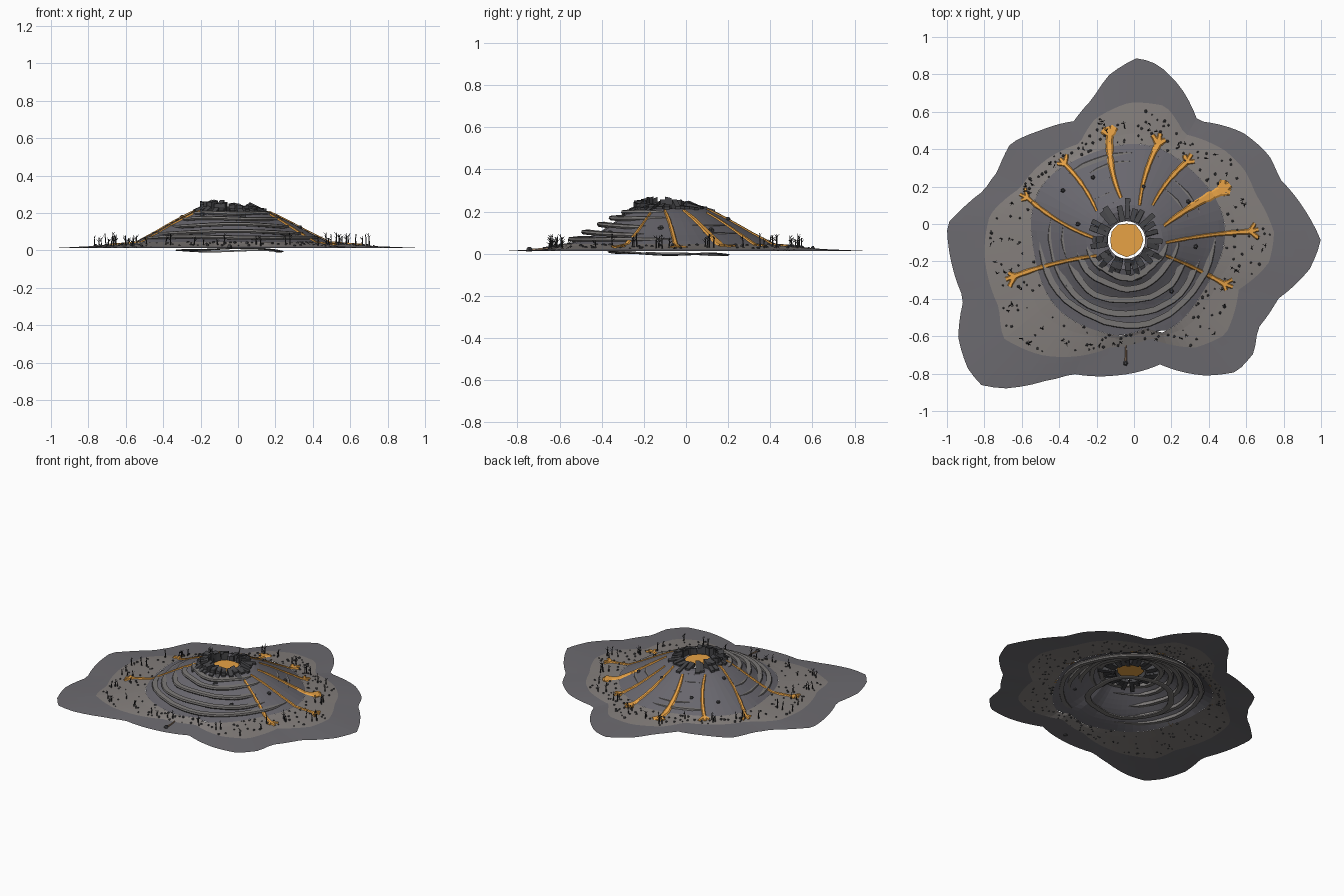
import bpy, math, random
from mathutils import Vector, Matrix

if "Cube" in bpy.data.objects:
    bpy.data.objects.remove(bpy.data.objects["Cube"])

random.seed(7)
CX, CY = -0.04, -0.085
TAU = math.tau

def material(name, c):
    m = bpy.data.materials.new(name)
    m.diffuse_color = (*c, 1)
    m.use_nodes = True
    m.node_tree.nodes["Principled BSDF"].inputs["Base Color"].default_value = m.diffuse_color
    return m

ASH = material("ash", (.15, .145, .16))
DUST = material("dust", (.23, .21, .2))
SLATE = material("slate", (.14, .135, .155))
STRATA = material("strata", (.2, .19, .185))
DARK = material("charred", (.03, .03, .032))
BASALT = material("basalt", (.06, .06, .065))
LAVA = material("lava", (.8, .36, .06))
TRAIL = material("trail", (.3, .2, .13))

def build(name, data, mat):
    me = bpy.data.meshes.new(name)
    me.from_pydata(data[0], [], data[1])
    ob = bpy.data.objects.new(name, me)
    bpy.context.collection.objects.link(ob)
    me.materials.append(mat)
    return ob

def lerp_table(t, x):
    if x <= t[0][0]:
        return t[0][1]
    for (a, u), (b, v) in zip(t, t[1:]):
        if x <= b:
            return u + (v - u) * (x - a) / (b - a)
    return t[-1][1]

def radial(points):
    # outline points -> radius by angle around the crater
    t = sorted((math.atan2(y - CY, x - CX) % TAU, math.hypot(x - CX, y - CY)) for x, y in points)
    return [(t[-1][0] - TAU, t[-1][1])] + t + [(t[0][0] + TAU, t[0][1])]

OUTER = radial([(.02, .89), (-.13, .8), (-.22, .67), (-.32, .55), (-.5, .5), (-.66, .43), (-.73, .28), (-.8, .18),
    (-.92, .08), (-1, 0), (-.98, -.19), (-.91, -.4), (-.94, -.61), (-.89, -.77), (-.82, -.86), (-.7, -.88),
    (-.48, -.84), (-.33, -.8), (-.1, -.81), (.14, -.75), (.38, -.81), (.55, -.79), (.64, -.69), (.66, -.56),
    (.77, -.4), (.94, -.24), (1, -.09), (.91, .08), (.78, .24), (.72, .37), (.58, .49), (.34, .55), (.25, .73), (.13, .85)])
MIDDLE = radial([(-.02, .65), (.17, .63), (.27, .48), (.49, .39), (.59, .29), (.65, .16), (.75, -.05), (.72, -.21),
    (.56, -.35), (.49, -.59), (.33, -.66), (.09, -.61), (-.13, -.66), (-.5, -.7), (-.7, -.61), (-.72, -.45),
    (-.8, -.16), (-.77, .05), (-.61, .19), (-.5, .32), (-.29, .43), (-.21, .56)])
CONE = [(.1, .19), (.15, .215), (.2, .21), (.3, .162), (.43, .093), (.53, .045)]

def r_out(a): return lerp_table(OUTER, a % TAU)
def r_mid(a): return lerp_table(MIDDLE, a % TAU)
def r_cone(a): return min(.515 + .012 * math.sin(5 * a + 1) + .01 * math.sin(3 * a), r_mid(a) - .06)

def height(r, a):
    rc, rm, ro = r_cone(a), r_mid(a), r_out(a)
    if r > rm:
        return .022 - .010 * min(1, (r - rm) / (ro - rm))
    if r > rc:
        return .042 - .020 * (r - rc) / (rm - rc)
    z = lerp_table(CONE, .1 + (r - .1) * .43 / (rc - .1))
    # collapsed scar on the front slope
    d = abs((a + math.pi / 2 + math.pi) % TAU - math.pi)
    if d < 1.2 and .16 < r:
        z -= .04 * math.cos(d / 1.2 * math.pi / 2) ** .8 * math.sin(math.pi * (r - .16) / (rc - .16))
    return max(z, .04)

def polar(r, a, dz=0):
    return (CX + r * math.cos(a), CY + r * math.sin(a), height(r, a) + dz)

def ground(x, y, dz=0):
    return (x, y, height(math.hypot(x - CX, y - CY), math.atan2(y - CY, x - CX)) + dz)

def sheet(name, inner, outer, rings, n, mat):
    V = [polar(inner(a) + (outer(a) - inner(a)) * j / rings, a)
         for j in range(rings + 1) for a in (TAU * i / n for i in range(n))]
    F = [(j * n + i, (j + 1) * n + i, (j + 1) * n + (i + 1) % n, j * n + (i + 1) % n)
         for j in range(rings) for i in range(n)]
    return build(name, (V, F), mat)

# Ground sheets and cone
sheet("outer_plain", r_mid, r_out, 4, 120, ASH)
sheet("ash_apron", r_cone, r_mid, 4, 120, DUST)
sheet("volcano_cone", lambda a: .1, r_cone, 14, 60, SLATE)

# Lava pool in the crater
n = 12
V = [(CX + r * math.cos(TAU * i / n), CY + r * math.sin(TAU * i / n), .207)
     for i in range(n) for r in [.094 + random.uniform(-.008, .006)]]
build("lava_pool", (V, [tuple(range(n))]), LAVA)

# Rock strata rings, exposed in the scar
def strata(name, R, z, w, h, n=48):
    p = random.uniform(0, TAU)
    V, F = [], []
    for i in range(n):
        a = TAU * i / n
        r = R + .006 * math.sin(5 * a + p) + random.uniform(-.003, .003)
        front = max(0, -math.sin(a))
        zz = z - .012 * (1 - front) + .004 * math.sin(3 * a + p)
        for dr, dz in ((-w, 0), (w * .8, -.003), (w, -h * .6), (w * .6, -h), (-w, -h)):
            V.append((CX + (r + dr) * math.cos(a), CY + (r + dr) * math.sin(a), zz + dz))
        for k in range(5):
            j = (i + 1) % n
            F.append((i * 5 + k, i * 5 + (k + 1) % 5, j * 5 + (k + 1) % 5, j * 5 + k))
    build(name, (V, F), STRATA)

for i, R in enumerate((.2, .26, .33, .40, .455)):
    strata(f"strata_ring_{i + 1}", R, lerp_table(CONE, R) + .002, .017, .022)
strata("strata_ring_base", .27, .014, .02, .009)

def add(data, verts, faces):
    b = len(data[0])
    data[0].extend(tuple(v) for v in verts)
    data[1].extend(tuple(b + i for i in f) for f in faces)

BOX = [(0, 3, 2, 1), (4, 5, 6, 7), (0, 1, 5, 4), (1, 2, 6, 5), (2, 3, 7, 6), (3, 0, 4, 7)]

# Jagged crater rim: radial wedge blocks
rim = ([], [])
for i in range(24):
    a = TAU * (i + random.uniform(-.25, .25)) / 24
    r0, r1 = random.uniform(.1, .115), random.uniform(.17, .225)
    high = .245 + .03 * max(0, math.cos(a - math.radians(235))) + random.uniform(-.02, .008)
    V = []
    for top in (0, 1):
        for r, s in ((r0, -1), (r1, -1), (r1, 1), (r0, 1)):
            aa = a + s * random.uniform(.011, .017) / r
            x, y, z = polar(r, aa)
            if top:
                z = high + random.uniform(-.006, .006) if r == r0 else z + .012
            else:
                z -= .015
            V.append((x, y, z))
    # shoulder raised toward the rim so the crest stays broad
    add(rim, V, BOX)
    V2 = [polar(r, a + s * .016 / r, -.02) for r, s in ((.125, -1), (.165, -1), (.165, 1), (.125, 1))]
    V2 += [(v[0], v[1], high + random.uniform(-.016, -.002)) for v in V2]
    if math.cos(a - math.radians(235)) > -.2:
        add(rim, V2, BOX)
build("crater_rim_blocks", rim, BASALT)

# Lava streams draped on the slopes
def stream(data, p0, p1, w0, w1, bend, n=14):
    p0, p1 = Vector(p0), Vector(p1)
    d = p1 - p0
    mid = (p0 + p1) / 2 + Vector((-d.y, d.x)) * bend
    rows = []
    for i in range(n + 1):
        t = i / n
        p = p0 * (1 - t) ** 2 + mid * 2 * t * (1 - t) + p1 * t * t
        q = ((mid - p0) * (1 - t) + (p1 - mid) * t).normalized()
        s = Vector((-q.y, q.x)) * (w0 + (w1 - w0) * t) * random.uniform(.85, 1.15)
        rows += [ground(*(p + s), .001), ground(*(p + s * .6), .007), ground(*(p - s * .6), .007), ground(*(p - s), .001)]
    F = [(i * 4 + k, i * 4 + k + 1, i * 4 + k + 5, i * 4 + k + 4) for i in range(n) for k in range(3)]
    add(data, rows, F + [(0, 1, 2, 3), tuple(n * 4 + k for k in (3, 2, 1, 0))])

STREAMS = [((-.2, -.08), (-.57, .14), .009, .012, .1), ((-.2, .07), (-.37, .32), .008, .013, -.1),
    ((-.07, .14), (-.13, .48), .008, .024, .12), ((.03, .1), (.13, .43), .007, .018, .1),
    ((.1, .1), (.28, .33), .007, .016, .1), ((.16, -.01), (.47, .18), .010, .027, .06),
    ((.17, -.1), (.62, -.04), .007, .014, .04), ((.17, -.17), (.48, -.32), .007, .014, .04),
    ((-.2, -.17), (-.64, -.28), .008, .016, -.06)]
for i, (p0, p1, w0, w1, bend) in enumerate(STREAMS):
    data = ([], [])
    stream(data, p0, p1, w0, w1, bend)
    a = math.atan2(p1[1] - p0[1], p1[0] - p0[0])
    for off in (-.8, .1, .9):
        L = random.uniform(.035, .06)
        stream(data, p1, (p1[0] + L * math.cos(a + off), p1[1] + L * math.sin(a + off)), w1, w1 * .7, 0, 3)
    build(f"lava_stream_{i + 1}", data, LAVA)

# Scattered boulders
def rock(data, x, y, s):
    x, y, z = ground(x, y)
    V = []
    for zz, k in ((-.3, .9), (.4, 1), (.95, .5)):
        for i in range(5):
            r = s * k * random.uniform(.75, 1.1)
            V.append((x + r * math.cos(TAU * i / 5), y + r * math.sin(TAU * i / 5), z + zz * s))
    F = [(j * 5 + i, j * 5 + (i + 1) % 5, j * 5 + 5 + (i + 1) % 5, j * 5 + 5 + i) for j in (0, 1) for i in range(5)]
    add(data, V, F + [(4, 3, 2, 1, 0), (10, 11, 12, 13, 14)])

rocks = ([], [])
for i in range(170):
    a = random.uniform(0, TAU)
    r = r_cone(a) + (r_mid(a) - r_cone(a)) * random.uniform(.02, .92)
    rock(rocks, CX + r * math.cos(a), CY + r * math.sin(a), random.uniform(.004, .010))
for x, y in ((-.22, .25), (-.3, -.0), (.05, .2), (.29, .12), (-.38, .18), (.33, -.12), (-.36, -.33), (.2, -.36)):
    rock(rocks, x, y, .014)
build("boulders", rocks, BASALT)

# Dead burnt trees in clusters
def limb(data, p, q, r0, r1):
    p, q = Vector(p), Vector(q)
    rot = (q - p).to_track_quat('Z', 'Y')
    V = [c + rot @ Vector((r * math.cos(TAU * i / 4), r * math.sin(TAU * i / 4), 0)) for c, r in ((p, r0), (q, r1)) for i in range(4)]
    add(data, V, BOX)

trees = ([], [])
for c in range(24):
    ca = TAU * (c + random.uniform(-.3, .3)) / 24
    for k in range(random.randint(1, 4)):
        a = ca + random.uniform(-.06, .06)
        r = r_cone(a) + (r_mid(a) - r_cone(a)) * random.uniform(.35, .9)
        base = Vector(polar(r, a, -.003))
        h = random.uniform(.035, .07)
        top = base + Vector((random.uniform(-.006, .006), random.uniform(-.006, .006), h))
        limb(trees, base, top, .0045, .0015)
        for b in range(3):
            s = base.lerp(top, .45 + .17 * b)
            t = random.uniform(0, TAU)
            limb(trees, s, s + Vector((.014 * math.cos(t), .014 * math.sin(t), .014)), .002, .0008)
build("burnt_trees", trees, DARK)

# Small trail and marker cairn at the front
trail = ([], [])
stream(trail, (-.045, -.65), (-.045, -.74), .004, .006, .05, 6)
build("front_trail", trail, TRAIL)
cairn = ([], [])
rock(cairn, -.045, -.745, .016)
build("front_cairn", cairn, BASALT)
